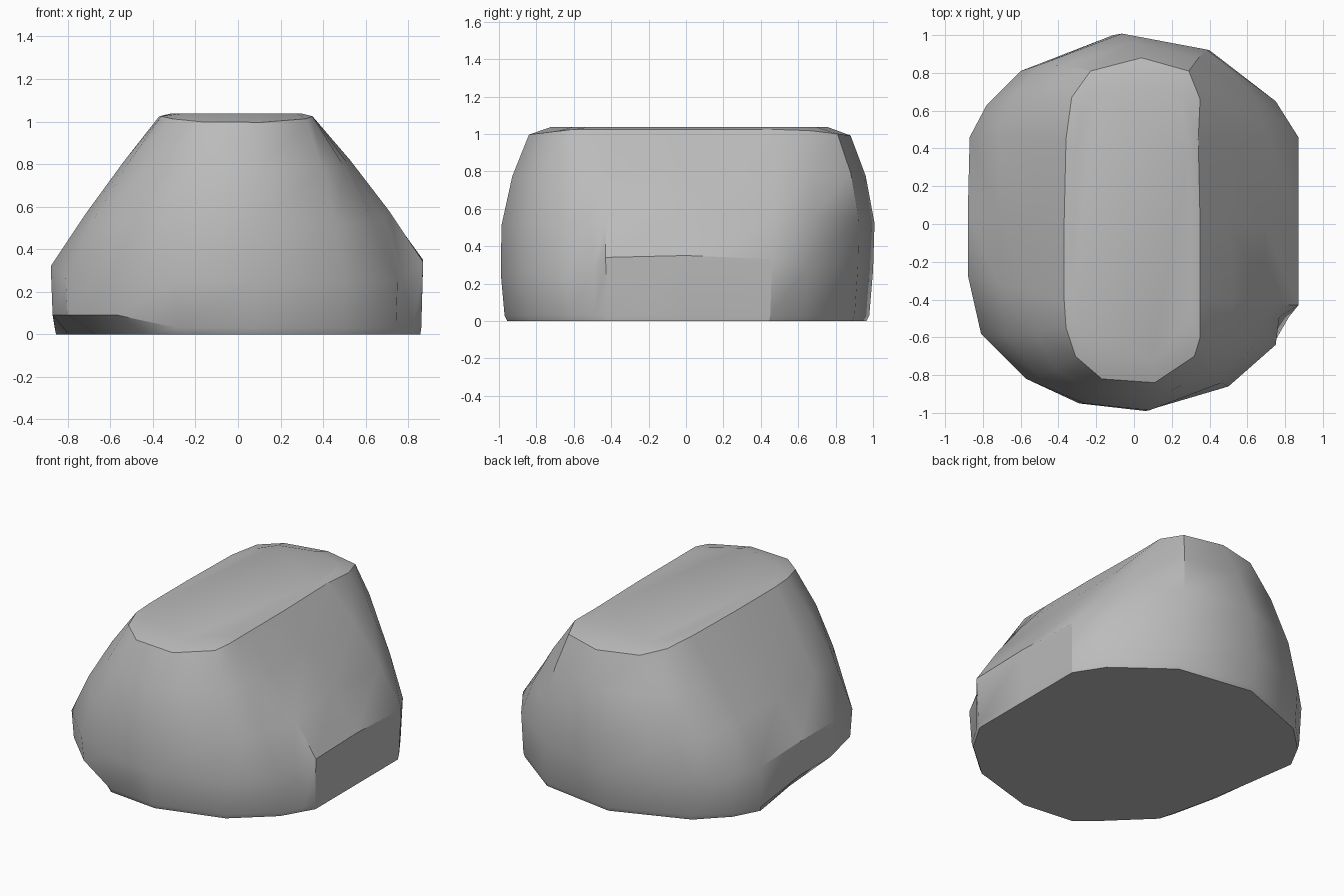
import bpy
import bmesh
from math import radians
from mathutils import Vector

default_cube = bpy.data.objects.get("Cube")
if default_cube:
    bpy.data.objects.remove(default_cube, do_unlink=True)

# Spokes around the stone: rim of the flat top (x, y), widest point (x, y, z)
spokes = [
    (.35, 0, .87, 0, .35), (.34, .45, .87, .46, .33),
    (.35, .66, .75, .65, .3), (.29, .81, .4, .92, .3),
    (.04, .88, -.11, 1, .27), (-.23, .81, -.6, .81, .28),
    (-.33, .67, -.78, .63, .28), (-.36, .45, -.87, .46, .3),
    (-.37, 0, -.88, .05, .32), (-.37, -.4, -.88, -.27, .32),
    (-.36, -.55, -.81, -.58, .27), (-.31, -.7, -.57, -.82, .25),
    (-.17, -.82, -.29, -.95, .25), (.11, -.84, .06, -.99, .25),
    (.32, -.7, .5, -.86, .25), (.35, -.6, .75, -.64, .25),
    (.35, -.52, .83, -.5, .28), (.35, -.4, .87, -.43, .34),
]


def undercut(point):
    """Amount by which the foot is worn away on the model's right side."""
    if point.x > -.5:
        return 0
    return max(0, min(.13, .08 - point.y * .17))


def spoke_points(top_x, top_y, wide_x, wide_y, wide_z):
    """Points of one spoke, from the foot up to the crown."""
    wide = Vector((wide_x, wide_y, wide_z))
    foot = Vector((wide.x * .985 + undercut(wide), wide.y * .965, 0))
    low_z = .09 if undercut(wide) > .05 else .03
    low = Vector((wide.x * .99, wide.y * .98, low_z))
    rim = Vector((top_x, top_y, 1.025 - .03 * max(0, abs(top_y) - .6) / .25))

    # The ends of the stone bulge, the long sides slope straight
    bulge = Vector((wide.x * .06, wide.y * .05, 0)) * abs(wide.y)
    lower_wall = wide.lerp(rim, .35) + bulge
    upper_wall = wide.lerp(rim, .7) + bulge * .9
    crown = Vector((rim.x * .86, rim.y * .86, 1.037))

    # Small chip beside the flat facet on the model's left
    if wide.x > .8 and wide.y < -.45:
        wide = wide + Vector((-.06, .01, 0))
    return [foot, low, wide, lower_wall, upper_wall, rim, crown]


# Skin the spokes into a closed stone
bm = bmesh.new()
columns = [[bm.verts.new(p) for p in spoke_points(*s)] for s in spokes]
for i, column in enumerate(columns):
    following = columns[(i + 1) % len(columns)]
    for j in range(len(column) - 1):
        bm.faces.new((column[j], following[j], following[j + 1], column[j + 1]))
bm.faces.new([column[-1] for column in columns])
bm.faces.new([column[0] for column in reversed(columns)])
bmesh.ops.recalc_face_normals(bm, faces=bm.faces[:])

mesh = bpy.data.meshes.new("stone")
bm.to_mesh(mesh)
bm.free()
stone = bpy.data.objects.new("stone", mesh)
bpy.context.collection.objects.link(stone)

# One plain grey for the whole stone
grey = bpy.data.materials.new("stone grey")
grey.use_nodes = True
colour = (.5, .5, .5, 1)
grey.diffuse_color = colour
grey.node_tree.nodes["Principled BSDF"].inputs["Base Color"].default_value = colour
mesh.materials.append(grey)

# Smooth walls with crisp facet edges
bpy.ops.object.select_all(action="DESELECT")
stone.select_set(True)
bpy.context.view_layer.objects.active = stone
bpy.ops.object.shade_smooth_by_angle(angle=radians(32))
